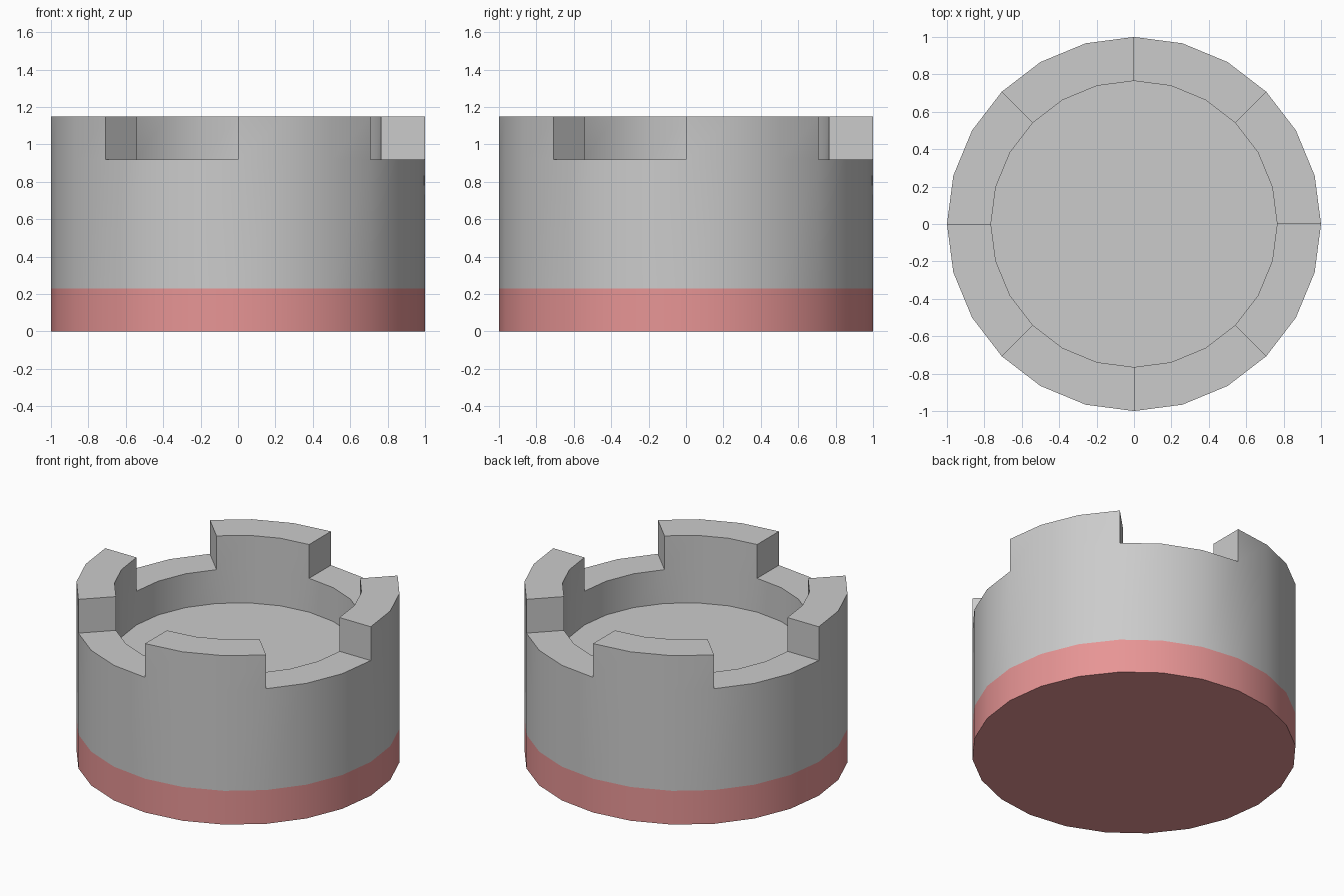
import bpy, bmesh, math

if "Cube" in bpy.data.objects:
    bpy.data.objects.remove(bpy.data.objects["Cube"])

SIDES = 24


def material(name, rgb):
    m = bpy.data.materials.new(name)
    m.diffuse_color = (*rgb, 1)
    m.use_nodes = True
    m.node_tree.nodes["Principled BSDF"].inputs["Base Color"].default_value = m.diffuse_color
    return m


# Lathe outline from the underside centre to the floor centre: (radius, z)
profile = [(0, 0), (1, 0), (1, 0.23), (1, 0.92), (0.765, 0.92),
           (0.765, 0.69), (0.53, 0.69), (0, 0.69)]
# Material slot per outline segment: 0 stone, 1 base band, 2 floor border
slots = [1, 1, 0, 0, 0, 2, 0]

bm = bmesh.new()
rings = []
for r, z in profile:
    if r == 0:
        rings.append([bm.verts.new((0, 0, z))] * SIDES)
    else:
        rings.append([bm.verts.new((r * math.cos(math.tau * i / SIDES),
                                    r * math.sin(math.tau * i / SIDES), z))
                      for i in range(SIDES)])

rim = []
for k, slot in enumerate(slots):
    for i in range(SIDES):
        j = (i + 1) % SIDES
        quad = [rings[k][i], rings[k][j], rings[k + 1][j], rings[k + 1][i]]
        face = bm.faces.new(list(dict.fromkeys(quad)))
        face.material_index = slot
        if k == 3 and (i // 3) % 2 == 0:
            rim.append(face)
bmesh.ops.recalc_face_normals(bm, faces=bm.faces)

# Four battlements raised from alternate eighths of the rim
grown = bmesh.ops.extrude_face_region(bm, geom=rim)["geom"]
bmesh.ops.translate(bm, vec=(0, 0, 0.23),
                    verts=[g for g in grown if isinstance(g, bmesh.types.BMVert)])
bmesh.ops.delete(bm, geom=[f for f in rim if f.is_valid], context="FACES_ONLY")
bmesh.ops.recalc_face_normals(bm, faces=bm.faces)

mesh = bpy.data.meshes.new("round_turret")
bm.to_mesh(mesh)
bm.free()
turret = bpy.data.objects.new("round_turret", mesh)
bpy.context.collection.objects.link(turret)
for m in (material("stone", (0.8, 0.8, 0.8)),
          material("base_band", (0.8, 0.3, 0.3)),
          material("floor_border", (0.58, 0.58, 0.58))):
    mesh.materials.append(m)

# Smooth round walls, crisp corners
bpy.context.view_layer.objects.active = turret
turret.select_set(True)
bpy.ops.object.shade_smooth_by_angle(angle=math.radians(30))
